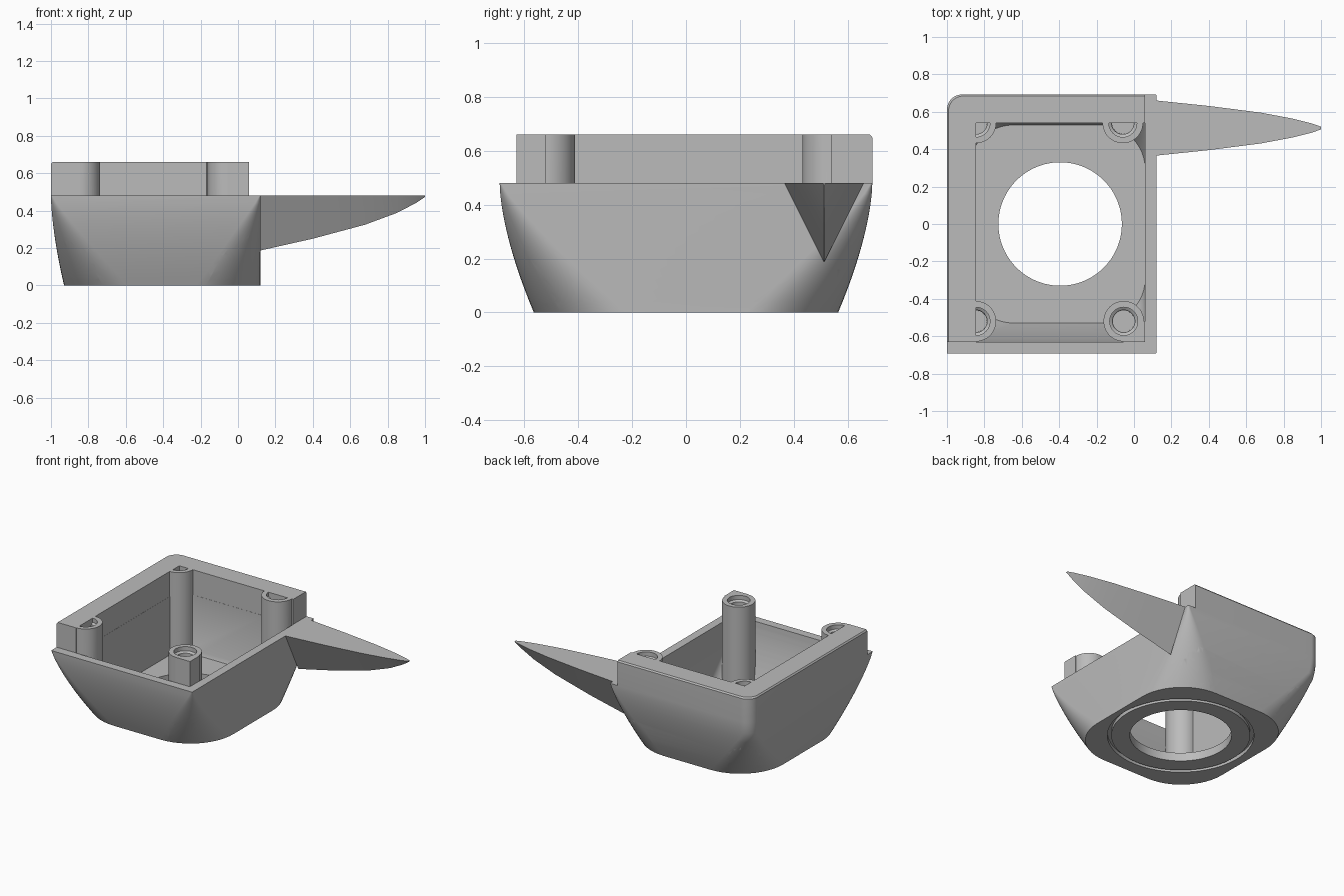
import bpy
import math

if "Cube" in bpy.data.objects:
    bpy.data.objects.remove(bpy.data.objects["Cube"], do_unlink=True)

# Single plastic colour
grey = bpy.data.materials.new("plain grey plastic")
grey.use_nodes = True
COLOUR = (0.5, 0.5, 0.5, 1)
grey.diffuse_color = COLOUR
grey.node_tree.nodes["Principled BSDF"].inputs["Base Color"].default_value = COLOUR

RIM_Z, TOP_Z = 0.48, 0.66
WALL = 0.06
HOLE_X = -0.395


def loft(name, rings):
    """Closed solid through rings that share one vertex count."""
    n = len(rings[0])
    verts = [v for ring in rings for v in ring]
    faces = [tuple(reversed(range(n))), tuple(range(len(verts) - n, len(verts)))]
    for k in range(len(rings) - 1):
        for i in range(n):
            j = (i + 1) % n
            faces.append((k * n + i, k * n + j, (k + 1) * n + j, (k + 1) * n + i))
    mesh = bpy.data.meshes.new(name)
    mesh.from_pydata(verts, [], faces)
    obj = bpy.data.objects.new(name, mesh)
    bpy.context.collection.objects.link(obj)
    return obj


def box(name, x0, x1, y0, y1, z0, z1):
    return loft(name, [[(x0, y0, z), (x1, y0, z), (x1, y1, z), (x0, y1, z)]
                       for z in (z0, z1)])


def turned(name, x, y, profile, n=48):
    """Upright round solid from (radius, height) pairs."""
    turns = [2 * math.pi * i / n for i in range(n)]
    return loft(name, [[(x + r * math.cos(a), y + r * math.sin(a), z) for a in turns]
                       for r, z in profile])


def combine(target, other, operation):
    """Apply a boolean and discard the helper."""
    mod = target.modifiers.new("bool", 'BOOLEAN')
    mod.operation = operation
    mod.solver = 'EXACT'
    mod.object = other
    bpy.context.view_layer.objects.active = target
    bpy.ops.object.modifier_apply(modifier=mod.name)
    bpy.data.objects.remove(other, do_unlink=True)


def shell_ring(z, inset=0.0, steps=12):
    """Rectangle whose corners grow rounder towards the base."""
    t = max(0.0, 1 - z / RIM_Z)
    c = t ** 1.6
    x0, x1 = -1 + 0.07 * c + inset, 0.12 - inset
    y1 = 0.692 - 0.127 * c - inset
    ring = []
    for q, (sx, sy) in enumerate([(1, 1), (-1, 1), (-1, -1), (1, -1)]):
        r = max(0.34 * t - inset, 0.08 if q == 1 else 0.004)
        cx = x1 - r if sx > 0 else x0 + r
        cy = sy * (y1 - r)
        for i in range(steps + 1):
            a = math.pi / 2 * (q + i / steps)
            ring.append((cx + r * math.cos(a), cy + r * math.sin(a), z))
    return ring


def outer_shell(name):
    rings = [shell_ring(RIM_Z * k / 12) for k in range(13)]
    return loft(name, rings + [shell_ring(0.65), shell_ring(TOP_Z, 0.008)])


def inner_region():
    return box("inner_region", -0.844, 1, -1, 0.539, -1, 2)


# Body, with the rim kept only along two sides
body = outer_shell("housing_body")
combine(body, box("cut", 0.06, 1, -1, 1, RIM_Z, 1), 'DIFFERENCE')
combine(body, box("cut", -2, 1, -1, -0.63, RIM_Z, 1), 'DIFFERENCE')
combine(body, box("cut", -0.845, 1, -1, 0.54, RIM_Z, 1), 'DIFFERENCE')

# Hollow interior following the outer shell
heights = [WALL + (RIM_Z - WALL) * k / 10 for k in range(11)] + [0.9]
cavity = loft("cavity", [shell_ring(z, WALL) for z in heights])
combine(cavity, inner_region(), 'INTERSECT')
combine(body, cavity, 'DIFFERENCE')

# Screw posts, trimmed to the shell, with blind holes
POSTS = [(-0.845, 0.54), (-0.06, 0.54), (-0.845, -0.52), (-0.055, -0.52)]
for x, y in POSTS:
    post = turned("post", x, y, [(0.108, 0.03), (0.108, TOP_Z)])
    if (x, y) == POSTS[-1]:
        combine(post, box("corner_fill", x, 0.06, -0.63, y, 0.03, TOP_Z), 'UNION')
    combine(post, outer_shell("trim"), 'INTERSECT')
    combine(body, post, 'UNION')
for x, y in POSTS:
    hole = turned("hole", x, y, [(0.058, 0.3), (0.06, 0.62), (0.075, 0.63), (0.075, 0.8)])
    combine(hole, inner_region(), 'INTERSECT')
    combine(body, hole, 'DIFFERENCE')

# Round opening and shallow groove in the floor
combine(body, turned("opening", HOLE_X, 0, [(0.33, -0.1), (0.33, 0.12)], 96), 'DIFFERENCE')
groove = turned("groove", HOLE_X, 0, [(0.475, -0.1), (0.475, 0.025)], 96)
combine(groove, turned("core", HOLE_X, 0, [(0.45, -0.2), (0.45, 0.1)], 96), 'DIFFERENCE')
combine(body, groove, 'DIFFERENCE')

# Tapering side spike with a triangular section: x, half width, keel height
SPIKE = [(0.12, 0.147, 0.187), (0.4, 0.118, 0.25), (0.68, 0.082, 0.325),
         (0.85, 0.05, 0.388), (0.95, 0.025, 0.44), (1.0, 0.007, 0.473)]
spike = loft("side_spike", [[(x, 0.513 - w, RIM_Z), (x, 0.513, keel), (x, 0.513 + w, RIM_Z)]
                            for x, w, keel in SPIKE])

# Finish: consistent normals, colour and shading
for obj in (body, spike):
    obj.data.materials.clear()
    obj.data.materials.append(grey)
    bpy.ops.object.select_all(action='DESELECT')
    obj.select_set(True)
    bpy.context.view_layer.objects.active = obj
    bpy.ops.object.mode_set(mode='EDIT')
    bpy.ops.mesh.select_all(action='SELECT')
    bpy.ops.mesh.normals_make_consistent(inside=False)
    bpy.ops.object.mode_set(mode='OBJECT')
    bpy.ops.object.shade_smooth_by_angle(angle=math.radians(30))
